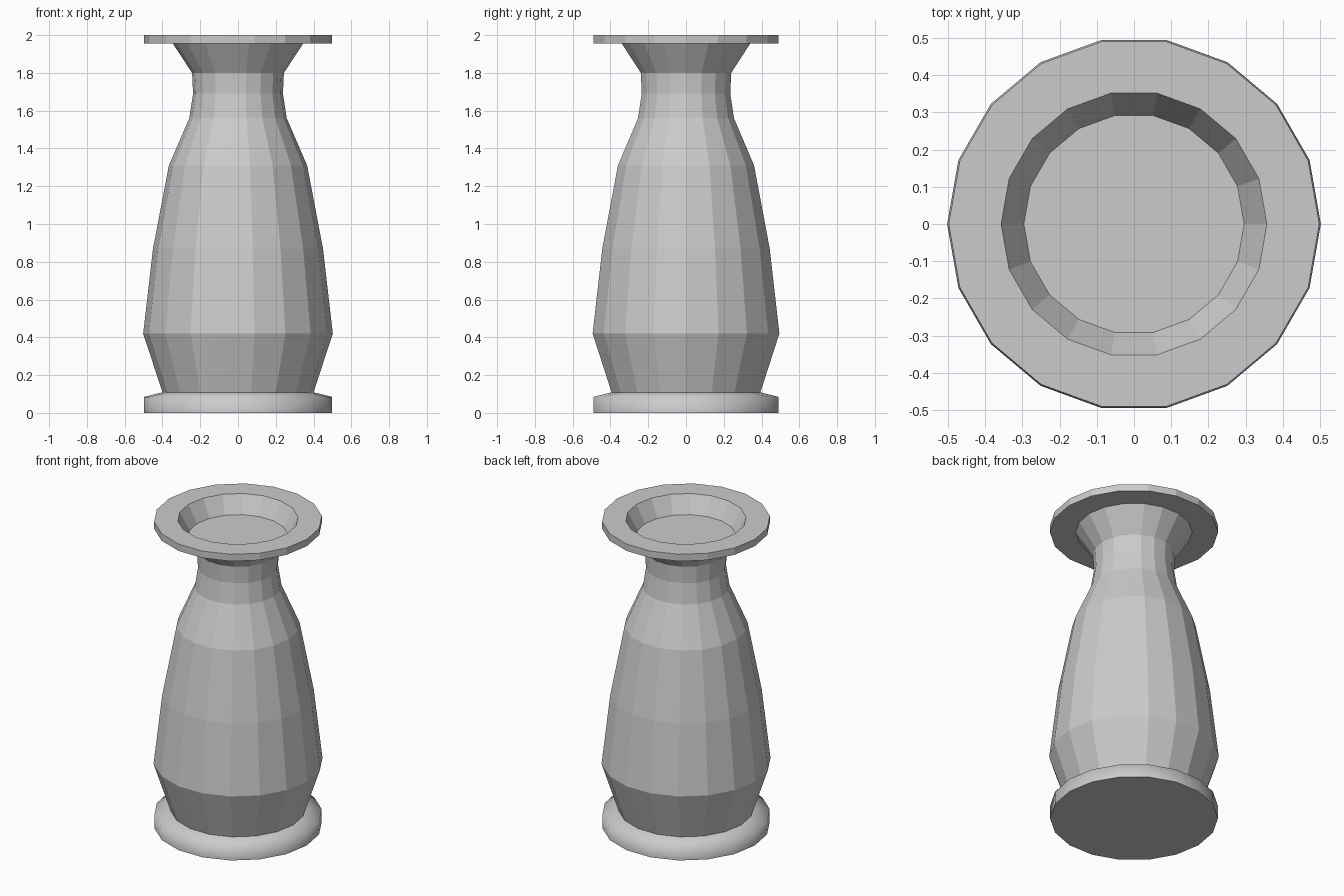
import bpy, bmesh
from math import cos, sin, tau

if "Cube" in bpy.data.objects:
    bpy.data.objects.remove(bpy.data.objects["Cube"])

SIDES = 18


def lathe(name, profile, smooth=False):
    """Spin a bottom-to-top (radius, z) profile and cap both ends."""
    bm = bmesh.new()
    rings = [[bm.verts.new((r * cos(tau * i / SIDES), r * sin(tau * i / SIDES), z))
              for i in range(SIDES)] for r, z in profile]
    for low, high in zip(rings, rings[1:]):
        for i in range(SIDES):
            j = (i + 1) % SIDES
            face = bm.faces.new((low[i], low[j], high[j], high[i]))
            face.smooth = smooth
    bottom = bm.faces.new(rings[0][::-1])
    top = bm.faces.new(rings[-1])
    for cap in (bottom, top):
        for edge in cap.edges:
            edge.smooth = False
    mesh = bpy.data.meshes.new(name)
    bm.to_mesh(mesh)
    bm.free()
    obj = bpy.data.objects.new(name, mesh)
    bpy.context.collection.objects.link(obj)
    return obj


# Round foot with a softly shaded shoulder
lathe("base", [(0.497, 0), (0.497, 0.085), (0.395, 0.11)], smooth=True)

# Faceted body, neck, flare, flat rim and shallow recess
lathe("vase_body", [
    (0.40, 0.109), (0.502, 0.42), (0.45, 0.87), (0.366, 1.31),
    (0.258, 1.56), (0.238, 1.69), (0.243, 1.80),
    (0.345, 1.955), (0.498, 1.955), (0.498, 2.0),
    (0.357, 2.0), (0.296, 1.89),
])
